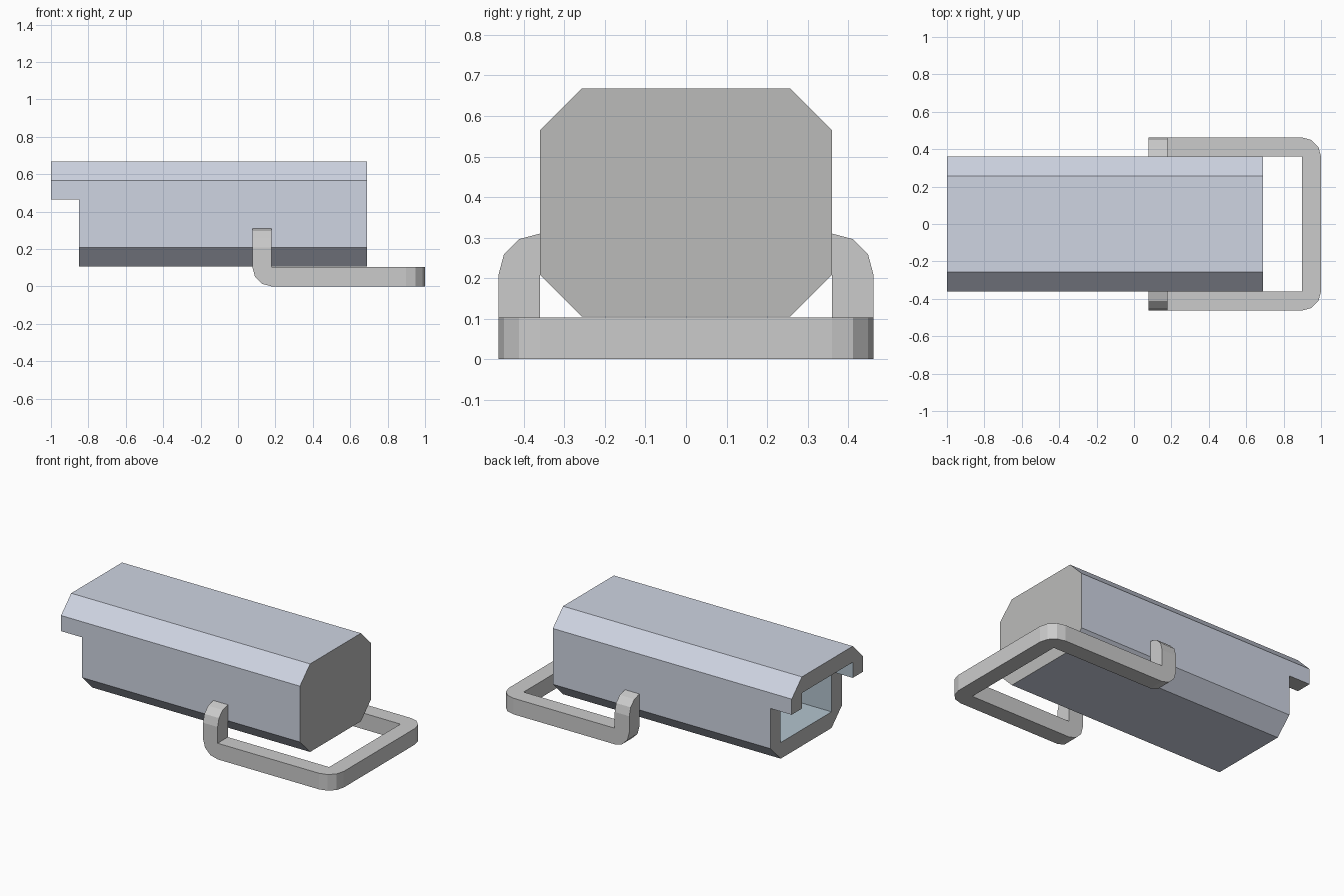
import bpy, bmesh, math
from mathutils import Vector, Matrix

if "Cube" in bpy.data.objects:
    bpy.data.objects.remove(bpy.data.objects["Cube"])


def finish(name, bm):
    bmesh.ops.remove_doubles(bm, verts=bm.verts[:], dist=1e-5)
    bmesh.ops.recalc_face_normals(bm, faces=bm.faces[:])
    me = bpy.data.meshes.new(name)
    bm.to_mesh(me)
    bm.free()
    ob = bpy.data.objects.new(name, me)
    bpy.context.collection.objects.link(ob)
    return ob


def prism(name, profile, x0, x1):
    """Extrude a (y, z) profile along x."""
    bm = bmesh.new()
    face = bm.faces.new([bm.verts.new((x0, y, z)) for y, z in profile])
    ext = bmesh.ops.extrude_face_region(bm, geom=[face])
    moved = [v for v in ext["geom"] if isinstance(v, bmesh.types.BMVert)]
    bmesh.ops.translate(bm, verts=moved, vec=(x1 - x0, 0, 0))
    return finish(name, bm)


def rect(w, z0, z1):
    return [(-w, z0), (w, z0), (w, z1), (-w, z1)]


def cut(ob, cutter):
    cutter.hide_render = True
    mod = ob.modifiers.new("cut", 'BOOLEAN')
    mod.operation, mod.solver, mod.object = 'DIFFERENCE', 'EXACT', cutter
    bpy.context.view_layer.objects.active = ob
    bpy.ops.object.modifier_apply(modifier=mod.name)
    bpy.data.objects.remove(cutter)


def material(name, rgb):
    m = bpy.data.materials.new(name)
    m.diffuse_color = (*rgb, 1)
    m.use_nodes = True
    m.node_tree.nodes["Principled BSDF"].inputs["Base Color"].default_value = m.diffuse_color
    return m


# Housing: chamfered block, hollow from the left end, with an overhanging lip
W, T, Z0, Z1 = 0.36, 0.103, 0.105, 0.668
half = [(W - T, Z0), (W, Z0 + T), (W, Z1 - T), (W - T, Z1)]
body = prism("housing", half + [(-y, z) for y, z in reversed(half)], -1, 0.69)
cut(body, prism("cavity_cutter", rect(W - T, Z0 + T, Z1 - T), -1.2, 0.59))
cut(body, prism("step_cutter", rect(0.6, -0.1, 0.465), -1.2, -0.85))

# Painted skin, bare cut ends, tinted cavity
for m in (material("painted_skin", (0.62, 0.66, 0.76)),
          material("bare_end", (0.5, 0.5, 0.49)),
          material("cavity_tint", (0.45, 0.55, 0.62))):
    body.data.materials.append(m)
for p in body.data.polygons:
    y, z = abs(p.center.y), p.center.z
    if abs(p.normal.x) > 0.9 and (p.center.x < -0.8 or p.center.x > 0.65):
        p.material_index = 1
    elif p.normal.z < -0.9 and abs(z - 0.465) < 0.01:
        p.material_index = 1
    elif y < W - T + 0.01 and Z0 + T - 0.01 < z < Z1 - T + 0.01:
        p.material_index = 2
    else:
        p.material_index = 0

# Handle: a square section swept through three quarter turns, then mirrored
X = 0.077
rings = [[Vector(c) for c in ((X, W, 0.207), (X + T, W, 0.207),
                              (X + T, W, 0.207 + T), (X, W, 0.207 + T))]]


def turn(centre, axis):
    start = rings[-1]
    c = Vector(centre)
    for i in (1, 2, 3):
        r = Matrix.Rotation(math.radians(-30 * i), 3, axis)
        rings.append([c + r @ (v - c) for v in start])


def move(vec):
    rings.append([v + Vector(vec) for v in rings[-1]])


turn((0, W, 0.207), 'X')
move((0, 0, T - 0.207))
turn((X + T, 0, T), 'Y')
move((1 - 2 * T - X, 0, 0))
turn((1 - T, W, 0), 'Z')
move((0, -W, 0))

bm = bmesh.new()
loops = [[bm.verts.new(v) for v in r] for r in rings]
bm.faces.new(loops[0])
for a, b in zip(loops, loops[1:]):
    for i in range(4):
        j = (i + 1) % 4
        bm.faces.new((a[i], a[j], b[j], b[i]))
handle = finish("handle", bm)
mir = handle.modifiers.new("mirror", 'MIRROR')
mir.use_axis = (False, True, False)
mir.use_clip = True
